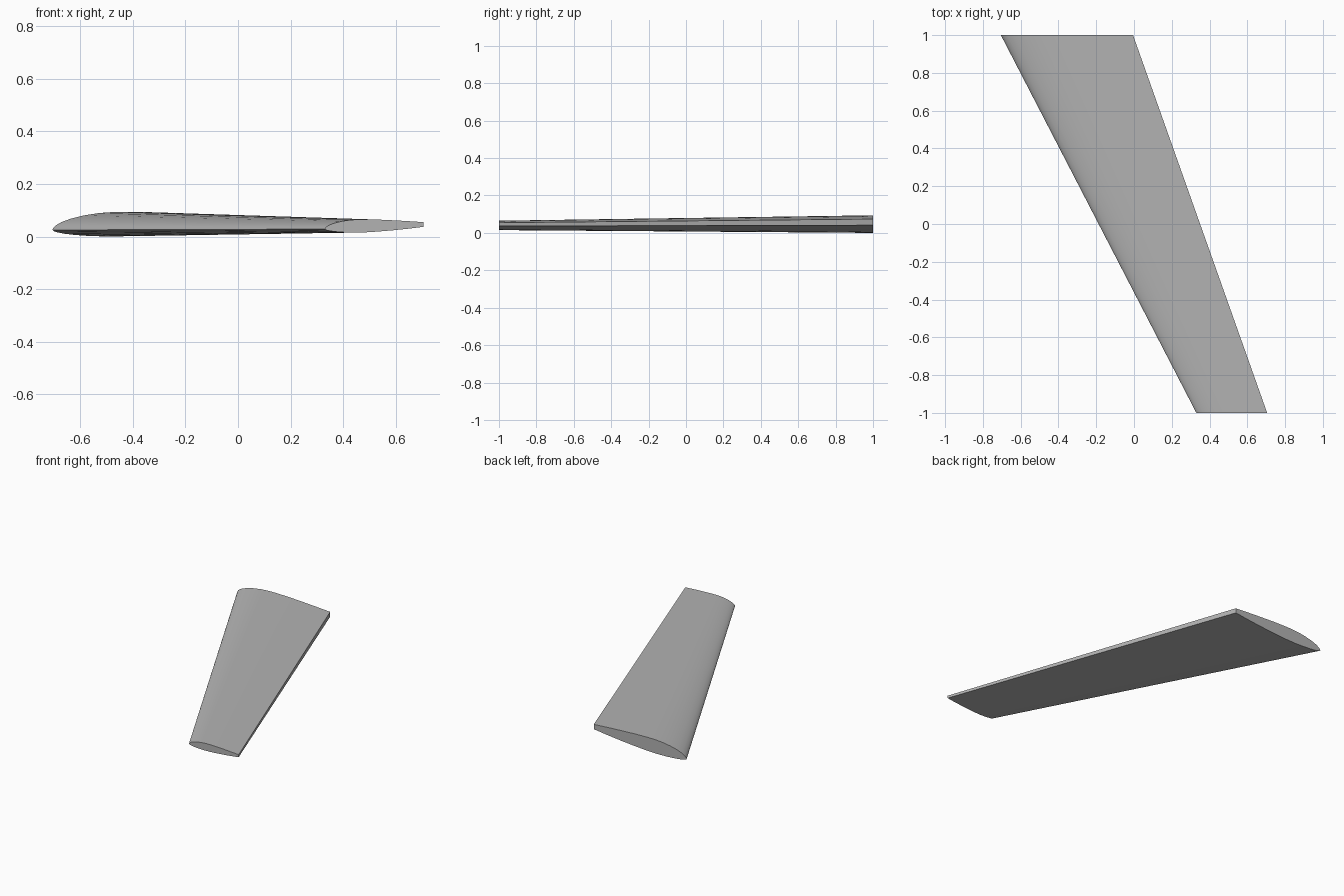
import bpy, bmesh

cube = bpy.data.objects.get("Cube")
if cube:
    bpy.data.objects.remove(cube, do_unlink=True)

# Single grey skin
grey = bpy.data.materials.new("light_grey")
grey.use_nodes = True
colour = (0.45, 0.45, 0.45, 1)
grey.diffuse_color = colour
grey.node_tree.nodes["Principled BSDF"].inputs["Base Color"].default_value = colour

# Root aerofoil: chord fraction and height, nose to tail
UPPER = [(0, .028), (.006, .037), (.02, .046), (.05, .058), (.1, .071), (.17, .083),
         (.25, .092), (.34, .0965), (.42, .097), (.55, .095), (.7, .090), (.85, .084), (1, .077)]
LOWER = [(1, .044), (.85, .031), (.7, .020), (.55, .011), (.42, .005), (.3, .003),
         (.2, .005), (.12, .009), (.06, .014), (.02, .020), (.006, .024)]
MID_Z = .035


def section(bm, y, nose, tail, scale):
    """One rib outline, scaled about the wing's middle height."""
    return [bm.verts.new((nose + u * (tail - nose), y, MID_Z + (z - MID_Z) * scale))
            for u, z in UPPER + LOWER]


bm = bmesh.new()
root = section(bm, 1, -.705, -.005, 1)
tip = section(bm, -1, .33, .705, .535)

# Skin, blunt trailing edge and end caps
n = len(root)
for i in range(n):
    j = (i + 1) % n
    bm.faces.new((root[i], root[j], tip[j], tip[i]))
bm.faces.new(root)
bm.faces.new(tip)
bmesh.ops.recalc_face_normals(bm, faces=bm.faces)

# Stand on the ground
low = min(v.co.z for v in bm.verts)
bmesh.ops.translate(bm, verts=bm.verts, vec=(0, 0, -low))

mesh = bpy.data.meshes.new("swept_wing")
bm.to_mesh(mesh)
bm.free()
mesh.materials.append(grey)
wing = bpy.data.objects.new("swept_wing", mesh)
bpy.context.collection.objects.link(wing)
bpy.context.view_layer.objects.active = wing
wing.select_set(True)
bpy.ops.object.shade_smooth_by_angle(angle=.7)
